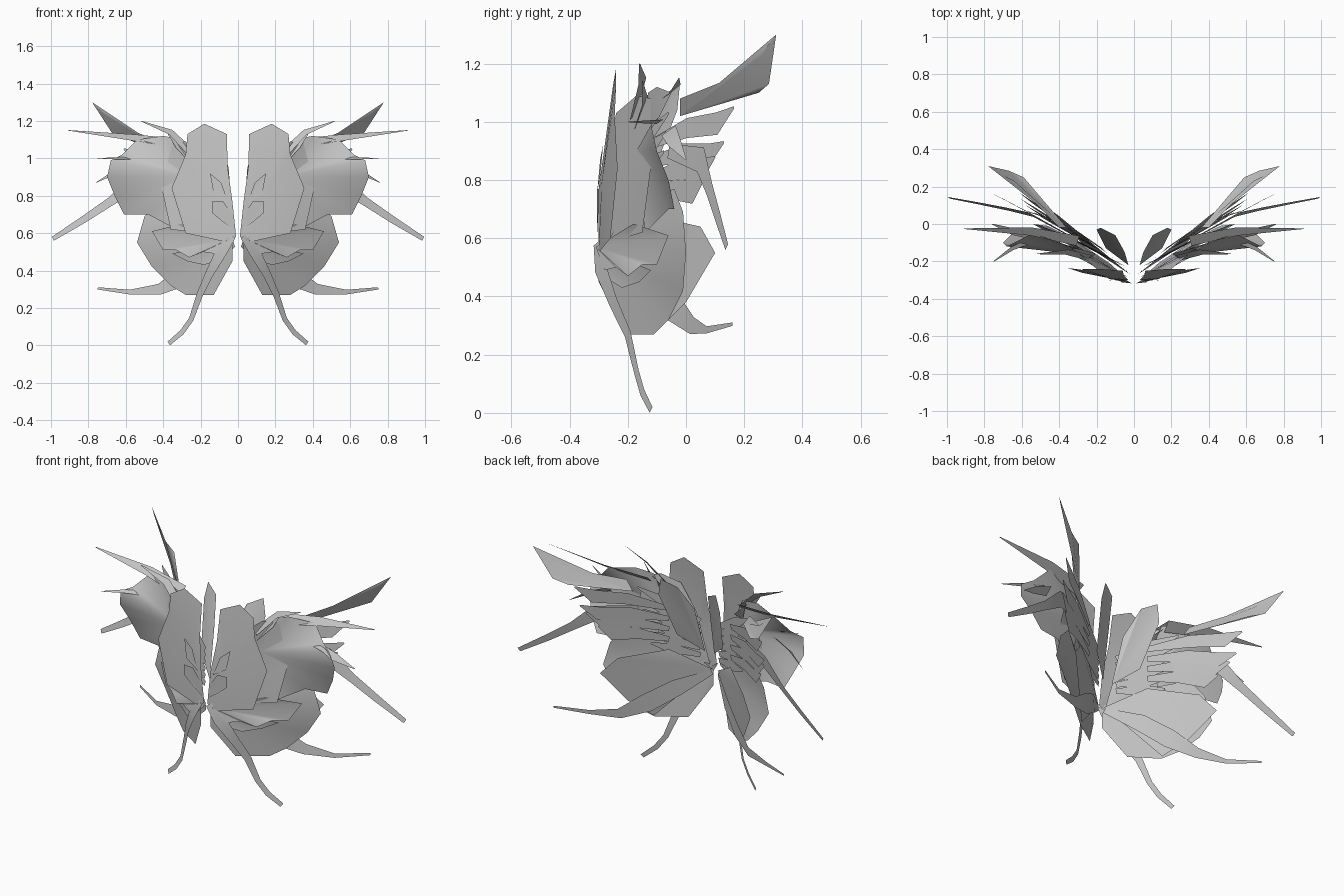
import bpy
import bmesh
import math
from mathutils import Vector

default_cube = bpy.data.objects.get("Cube")
if default_cube:
    bpy.data.objects.remove(default_cube, do_unlink=True)

# One pale grey for every membrane
grey = bpy.data.materials.new("pale_grey")
grey.use_nodes = True
shade = (0.55, 0.55, 0.55, 1)
grey.diffuse_color = shade
grey.node_tree.nodes["Principled BSDF"].inputs["Base Color"].default_value = shade

WING_NORMAL = Vector((0.5, -0.85, 0.1))


def finish(name, mesh_builder, smooth_angle):
    """Turn a bmesh into a mirrored pair of thin sheets."""
    mesh = bpy.data.meshes.new(name)
    mesh_builder.to_mesh(mesh)
    mesh_builder.free()
    mesh.materials.append(grey)
    part = bpy.data.objects.new(name, mesh)
    bpy.context.scene.collection.objects.link(part)
    mirror = part.modifiers.new("both_sides", 'MIRROR')
    mirror.use_axis[0] = True
    mirror.use_mirror_merge = False
    bpy.ops.object.select_all(action='DESELECT')
    part.select_set(True)
    bpy.context.view_layer.objects.active = part
    bpy.ops.object.shade_smooth_by_angle(angle=math.radians(smooth_angle))
    return part


def sheet(name, *outline, smooth_angle=25):
    """Membrane fanned out from its first outline point, facing the front."""
    builder = bmesh.new()
    corners = [builder.verts.new(point) for point in outline]
    root = corners[0]
    for first, second in zip(corners[1:], corners[2:]):
        builder.faces.new((root, second, first))
    bmesh.ops.recalc_face_normals(builder, faces=builder.faces)
    total = sum((face.normal for face in builder.faces), Vector())
    if total.y > 0:
        bmesh.ops.reverse_faces(builder, faces=builder.faces)
    return finish(name, builder, smooth_angle)


def ribbon(name, path, widths, normal=WING_NORMAL):
    """Flat strip that follows a path, with one width for each point."""
    builder = bmesh.new()
    points = [Vector(point) for point in path]
    last = len(points) - 1
    rails = []
    for index, (point, width) in enumerate(zip(points, widths)):
        tangent = points[min(index + 1, last)] - points[max(index - 1, 0)]
        across = tangent.cross(normal).normalized() * width / 2
        rails.append((builder.verts.new(point - across), builder.verts.new(point + across)))
    for near, far in zip(rails, rails[1:]):
        builder.faces.new((near[0], near[1], far[1], far[0]))
    return finish(name, builder, 25)


# Upper petals, front to back
sheet("front_petal",
      (.13, -.29, .79), (.01, -.3, .58), (.03, -.3, .77), (.055, -.275, .95),
      (.06, -.25, 1.13), (.18, -.24, 1.185), (.27, -.24, 1.13), (.28, -.245, 1.02),
      (.355, -.235, .84), (.28, -.26, .6), (.05, -.3, .55), (.01, -.3, .58),
      smooth_angle=40)
sheet("second_petal",
      (.04, -.28, .58), (.12, -.27, .87), (.2, -.24, 1.03), (.28, -.17, 1.09),
      (.35, -.12, 1.08), (.41, -.12, .85), (.36, -.15, .62), smooth_angle=40)
sheet("inner_leaf",
      (.03, -.22, .68), (.05, -.15, .95), (.1, -.06, 1.1), (.18, -.02, 1.14),
      (.2, -.03, 1.04), (.15, -.13, .78))

# Lower rounded wing, its backing panel and its layered front scales
sheet("lower_wing",
      (.03, -.3, .54), (.03, -.3, .45), (.13, -.21, .27), (.28, -.11, .27),
      (.36, -.06, .32), (.46, -.01, .42), (.54, .0, .55), (.5, -.01, .69),
      (.42, -.04, .77), (.2, -.2, .7), smooth_angle=40)
sheet("back_panel",
      (.02, -.27, .56), (.2, -.13, .68), (.41, .05, .64), (.49, .1, .55),
      (.38, .0, .38), (.28, -.1, .28))
sheet("wavy_layer",
      (.04, -.31, .57), (.12, -.28, .49), (.19, -.24, .5), (.26, -.2, .47),
      (.33, -.15, .51), (.4, -.1, .51), (.46, -.06, .61), (.3, -.18, .65),
      smooth_angle=40)
sheet("lower_scale",
      (.03, -.31, .54), (.1, -.27, .46), (.18, -.22, .43), (.27, -.16, .45),
      (.35, -.12, .49), (.2, -.22, .53), smooth_angle=40)
sheet("heart_leaf",
      (.02, -.305, .62), (.03, -.305, .7), (.08, -.305, .77), (.14, -.3, .77),
      (.14, -.3, .71), (.08, -.305, .66))
sheet("upper_heart_leaf",
      (.05, -.305, .76), (.09, -.295, .87), (.15, -.285, .92), (.13, -.295, .81))

# Broad membrane stretched between the spikes
sheet("outer_membrane",
      (.24, -.17, .9), (.3, -.13, 1.1), (.4, -.1, 1.12), (.54, -.05, 1.1),
      (.62, -.09, 1.02), (.68, -.12, .99), (.7, -.1, .9), (.66, -.06, .8),
      (.61, -.04, .7), (.48, -.06, .7), (.33, -.14, .62), smooth_angle=70)

# Spikes along the upper edge
UPWARD = Vector((0.2, -0.6, 0.8))
spikes = {
    "long_spike": ((.3, -.09, 1.08), (.55, -.04, 1.11), (.91, -.025, 1.15), .07),
    "side_spike": ((.55, -.09, 1.0), (.65, -.13, 1.0), (.75, -.2, 1.0), .03),
    "low_spike": ((.54, -.06, .97), (.65, -.04, .93), (.76, .0, .87), .06),
    "top_spike": ((.24, -.18, 1.02), (.36, -.15, 1.14), (.52, -.16, 1.2), .05),
    "crest_spike": ((.22, -.17, .97), (.32, -.14, 1.07), (.38, -.15, 1.14), .05),
}
for name, (root, middle, tip, width) in spikes.items():
    ribbon(name, (root, middle, tip), (width, width * 0.8, 0.004), UPWARD)

# Large feather sweeping backwards
sheet("great_feather",
      (.36, -.02, 1.02), (.4, -.02, 1.08), (.64, .23, 1.18), (.74, .28, 1.26),
      (.78, .31, 1.3), (.67, .285, 1.13), (.59, .25, 1.1), smooth_angle=60)

# Smaller back feathers fanned below it
feather_tips = [(.61, .165, 1.05), (.6, .13, .93), (.58, .1, .88), (.53, .06, .8)]
for number, tip in enumerate(feather_tips):
    root = Vector((.2, -.13, .92 - number * 0.06))
    end = Vector(tip)
    path = [root, root.lerp(end, 0.45), root.lerp(end, 0.8) - Vector((0, 0, 0.03)), end]
    ribbon(f"back_feather_{number}", path, (.03, .07, .08, .008))

# Short covert feathers layered near the root of the wing
for number in range(6):
    step = number / 5
    root = Vector((.06, -.22, .65 + step * 0.2))
    end = Vector((.3 + step * 0.06, -.1 + step * 0.04, .7 + step * 0.33))
    ribbon(f"covert_{number}", [root, root.lerp(end, 0.6), end], (.03, .06, .01))

# Trailing tails
ribbon("bottom_tail",
       [(.04, -.3, .59), (.09, -.295, .5), (.155, -.25, .38), (.205, -.2, .27),
        (.25, -.17, .14), (.3, -.15, .07), (.37, -.12, .01)],
       (.07, .07, .05, .04, .03, .03, .025))
ribbon("low_side_tail",
       [(.02, -.27, .54), (.16, -.14, .46), (.29, -.05, .37), (.42, .02, .3),
        (.58, .07, .285), (.75, .16, .305)],
       (.03, .1, .11, .06, .025, .012))
ribbon("far_tail",
       [(.35, -.06, .9), (.55, .05, .87), (.68, .08, .77), (.83, .11, .67), (.99, .14, .57)],
       (.05, .09, .05, .04, .025))
